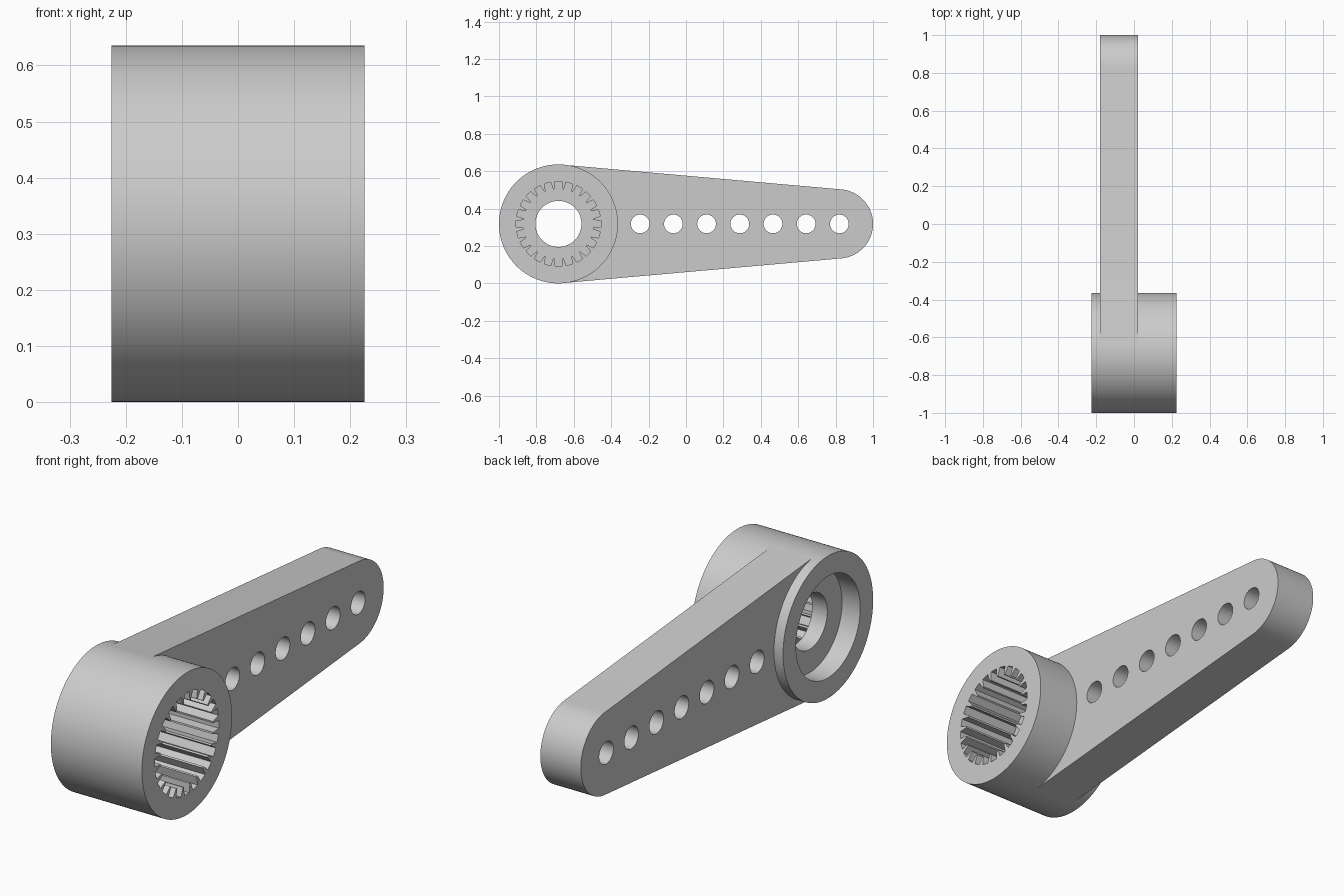
import bpy, bmesh
from math import sin, cos, pi, tau, asin, radians

if "Cube" in bpy.data.objects:
    bpy.data.objects.remove(bpy.data.objects["Cube"])

HUB_Y, MID_Z = -0.682, 0.318
HUB_R, TIP_R, TIP_Y = 0.318, 0.185, 0.815

grey = bpy.data.materials.new("light grey")
grey.use_nodes = True
grey.diffuse_color = (0.6, 0.6, 0.6, 1)
grey.node_tree.nodes["Principled BSDF"].inputs["Base Color"].default_value = (0.6, 0.6, 0.6, 1)


def arc(y, r, a0, a1, n):
    """Points on an arc in the side plane."""
    return [(y + r * cos(a0 + (a1 - a0) * i / n),
             MID_Z + r * sin(a0 + (a1 - a0) * i / n)) for i in range(n + 1)]


def circle(y, r, n=96):
    return arc(y, r, 0, tau, n)[:-1]


def prism(name, outline, x0, x1):
    """Extrude a side outline across the width."""
    bm = bmesh.new()
    face = bm.faces.new([bm.verts.new((x0, y, z)) for y, z in outline])
    new = bmesh.ops.extrude_face_region(bm, geom=[face])["geom"]
    for v in new:
        if isinstance(v, bmesh.types.BMVert):
            v.co.x = x1
    bmesh.ops.recalc_face_normals(bm, faces=bm.faces)
    mesh = bpy.data.meshes.new(name)
    bm.to_mesh(mesh)
    bm.free()
    mesh.materials.append(grey)
    obj = bpy.data.objects.new(name, mesh)
    bpy.context.collection.objects.link(obj)
    return obj


def combine(target, other, operation):
    mod = target.modifiers.new(operation, 'BOOLEAN')
    mod.operation, mod.object, mod.solver = operation, other, 'EXACT'
    bpy.context.view_layer.objects.active = target
    bpy.ops.object.modifier_apply(modifier=mod.name)
    bpy.data.objects.remove(other)


# Hub and tapered arm, joined along their common tangents
lever = prism("lever_arm", circle(HUB_Y, HUB_R, 128), -0.225, 0.225)
tilt = pi / 2 - asin((HUB_R - TIP_R) / (TIP_Y - HUB_Y))
outline = arc(TIP_Y, TIP_R, -tilt, tilt, 48)
outline += arc(HUB_Y, HUB_R - 0.001, tilt, tau - tilt, 64)
combine(lever, prism("arm", outline, -0.18, 0.02), 'UNION')

# Screw bore through the hub and the wide recess on one side
combine(lever, prism("bore", circle(HUB_Y, 0.123), -0.3, 0.3), 'DIFFERENCE')
combine(lever, prism("recess", circle(HUB_Y, 0.227), -0.3, -0.135), 'DIFFERENCE')

# Toothed socket on the other side
TEETH = 24
socket = []
for i in range(TEETH):
    for part, r in ((-0.3, 0.227), (0.3, 0.227), (0.42, 0.187), (0.58, 0.187)):
        a = tau * (i + part) / TEETH
        socket.append((HUB_Y + r * cos(a), MID_Z + r * sin(a)))
combine(lever, prism("socket", socket, -0.06, 0.3), 'DIFFERENCE')

# Row of linkage holes
for i in range(7):
    hole = prism("hole", circle(-0.245 + 0.1775 * i, 0.05, 48), -0.3, 0.3)
    combine(lever, hole, 'DIFFERENCE')

bpy.ops.object.select_all(action='DESELECT')
lever.select_set(True)
bpy.context.view_layer.objects.active = lever
bpy.ops.object.shade_smooth_by_angle(angle=radians(25))
